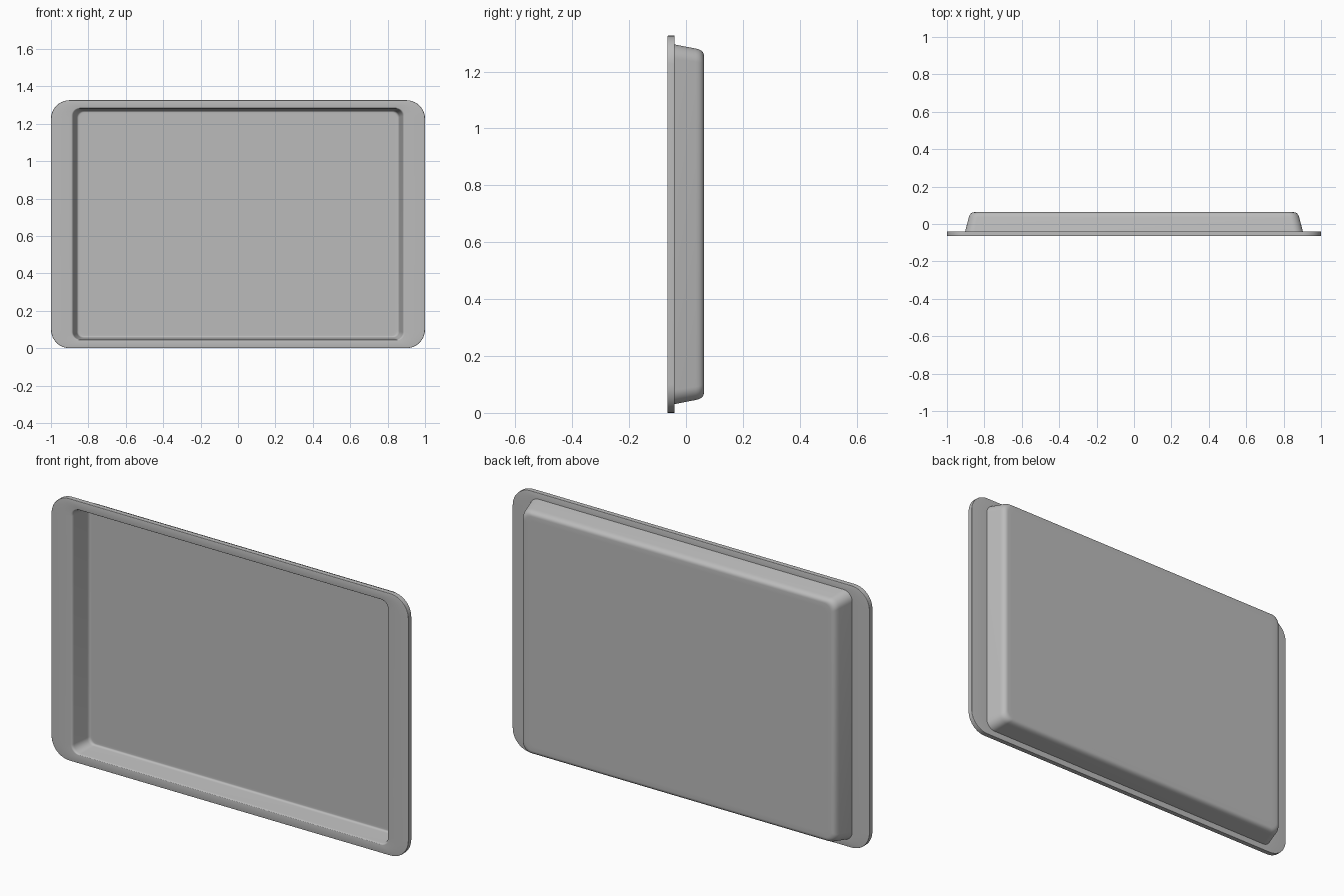
import bpy
import bmesh
import math
from mathutils import Vector

cube = bpy.data.objects.get("Cube")
if cube:
    bpy.data.objects.remove(cube, do_unlink=True)

CENTRE_Z = 0.663
CORNER_STEPS = 10


def section(half_x, half_z, radius, y):
    return Vector((half_x, half_z, radius, y))


def toward(a, b, distance):
    """Point a short way from section a toward section b."""
    return a.lerp(b, min(0.5, distance / (b - a).length))


def fillet(before, corner, after, size, steps=6):
    """Rounded replacement for one corner of the tray profile."""
    if size == 0:
        return [corner]
    a, b = toward(corner, before, size), toward(corner, after, size)
    return [a.lerp(corner, i / steps).lerp(corner.lerp(b, i / steps), i / steps)
            for i in range(steps + 1)]


def rounded_loop(bm, sec):
    """Ring of vertices around a rounded rectangle facing the front."""
    half_x, half_z, radius, y = sec
    ring = []
    for quarter, (sx, sz) in enumerate([(1, 1), (-1, 1), (-1, -1), (1, -1)]):
        for i in range(CORNER_STEPS + 1):
            angle = math.pi / 2 * (quarter + i / CORNER_STEPS)
            x = sx * (half_x - radius) + radius * math.cos(angle)
            z = sz * (half_z - radius) + radius * math.sin(angle)
            ring.append(bm.verts.new((x, y, z + CENTRE_Z)))
    return ring


# Tray profile from the inner floor, over the rim, to the outer floor
profile = [
    (section(0.84, 0.59, 0.03, 0.040), 0),
    (section(0.860, 0.606, 0.035, 0.040), 0.014),
    (section(0.883, 0.618, 0.04, -0.065), 0.012),
    (section(1.0, 0.663, 0.10, -0.065), 0.004),
    (section(1.0, 0.663, 0.10, -0.040), 0.004),
    (section(0.903, 0.632, 0.05, -0.040), 0),
    (section(0.876, 0.612, 0.045, 0.063), 0.03),
    (section(0.83, 0.57, 0.03, 0.063), 0),
]
sections = []
for i, (corner, size) in enumerate(profile):
    before = profile[max(i - 1, 0)][0]
    after = profile[min(i + 1, len(profile) - 1)][0]
    sections += fillet(before, corner, after, size)

# Skin the rings and close both floors
bm = bmesh.new()
rings = [rounded_loop(bm, s) for s in sections]
count = len(rings[0])
for a, b in zip(rings, rings[1:]):
    for i in range(count):
        j = (i + 1) % count
        bm.faces.new((a[i], a[j], b[j], b[i]))
bm.faces.new(rings[0])
bm.faces.new(rings[-1])
bmesh.ops.recalc_face_normals(bm, faces=bm.faces)

mesh = bpy.data.meshes.new("baking_tray")
bm.to_mesh(mesh)
bm.free()
tray = bpy.data.objects.new("baking_tray", mesh)
bpy.context.collection.objects.link(tray)

# Plain grey metal
grey = bpy.data.materials.new("plain_grey")
grey.use_nodes = True
colour = (0.5, 0.5, 0.5, 1)
grey.diffuse_color = colour
grey.node_tree.nodes["Principled BSDF"].inputs["Base Color"].default_value = colour
mesh.materials.append(grey)

# Smooth bends with crisp rim edges
bpy.ops.object.select_all(action="DESELECT")
tray.select_set(True)
bpy.context.view_layer.objects.active = tray
bpy.ops.object.shade_smooth_by_angle(angle=math.radians(35))
